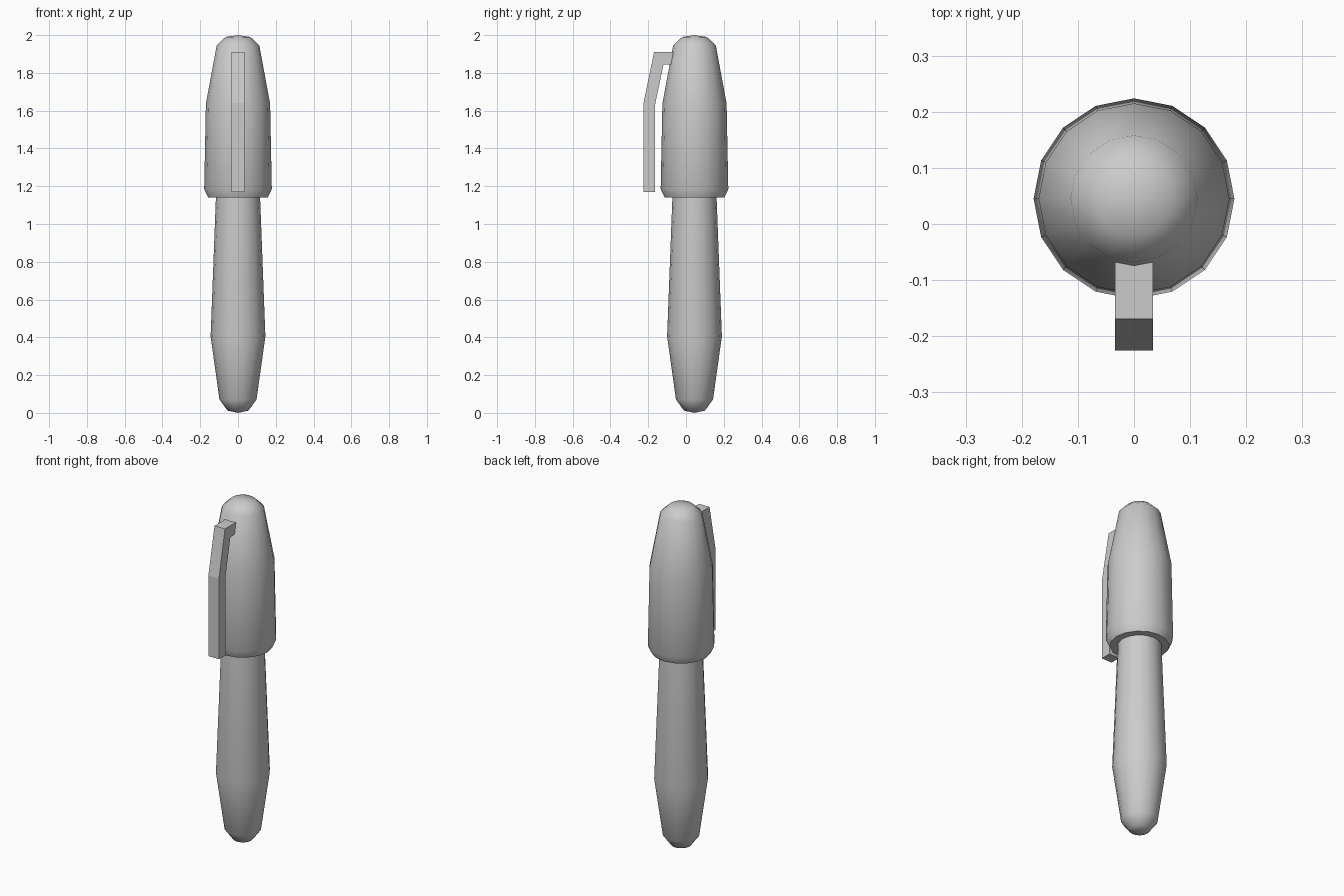
import bpy, bmesh, math

if "Cube" in bpy.data.objects:
    bpy.data.objects.remove(bpy.data.objects["Cube"])

SIDES = 16
AXIS_Y = 0.045


def add_object(name, bm):
    bmesh.ops.recalc_face_normals(bm, faces=bm.faces[:])
    mesh = bpy.data.meshes.new(name)
    bm.to_mesh(mesh)
    bm.free()
    obj = bpy.data.objects.new(name, mesh)
    bpy.context.collection.objects.link(obj)
    return obj


def lathe(name, profile, angle):
    """Revolve (radius, z) points around the pen axis; radius 0 makes a pole."""
    bm = bmesh.new()
    rings = []
    for r, z in profile:
        count = SIDES if r > 0 else 1
        rings.append([bm.verts.new((r * math.cos(2 * math.pi * i / SIDES),
                                    AXIS_Y + r * math.sin(2 * math.pi * i / SIDES), z))
                      for i in range(count)])
    for a, b in zip(rings, rings[1:]):
        for i in range(SIDES):
            j = (i + 1) % SIDES
            quad = [a[i % len(a)], a[j % len(a)], b[j % len(b)], b[i % len(b)]]
            bm.faces.new(list(dict.fromkeys(quad)))
    obj = add_object(name, bm)
    bpy.ops.object.select_all(action='DESELECT')
    obj.select_set(True)
    bpy.context.view_layer.objects.active = obj
    bpy.ops.object.shade_smooth_by_angle(angle=math.radians(angle))
    return obj


# Pen barrel, ending where it meets the underside of the cap
lathe("barrel", [(0, 0.0), (0.055, 0.012), (0.098, 0.07), (0.145, 0.405),
                 (0.117, 1.14)], 50)

# Cap with a rounded lip and tapered top
lathe("cap", [(0.117, 1.14), (0.158, 1.14), (0.179, 1.185), (0.17, 1.637),
              (0.113, 1.945), (0.066, 1.99), (0, 2.0)], 50)

# Pocket clip: side outline (y, z) extruded across x
outline = [(-0.225, 1.17), (-0.225, 1.64), (-0.169, 1.91), (-0.06, 1.91),
           (-0.06, 1.845), (-0.119, 1.845), (-0.163, 1.635), (-0.163, 1.17)]
bm = bmesh.new()
face = bm.faces.new([bm.verts.new((-0.034, y, z)) for y, z in outline])
extruded = bmesh.ops.extrude_face_region(bm, geom=[face])["geom"]
bmesh.ops.translate(bm, vec=(0.068, 0, 0),
                    verts=[v for v in extruded if isinstance(v, bmesh.types.BMVert)])
add_object("pocket_clip", bm)
